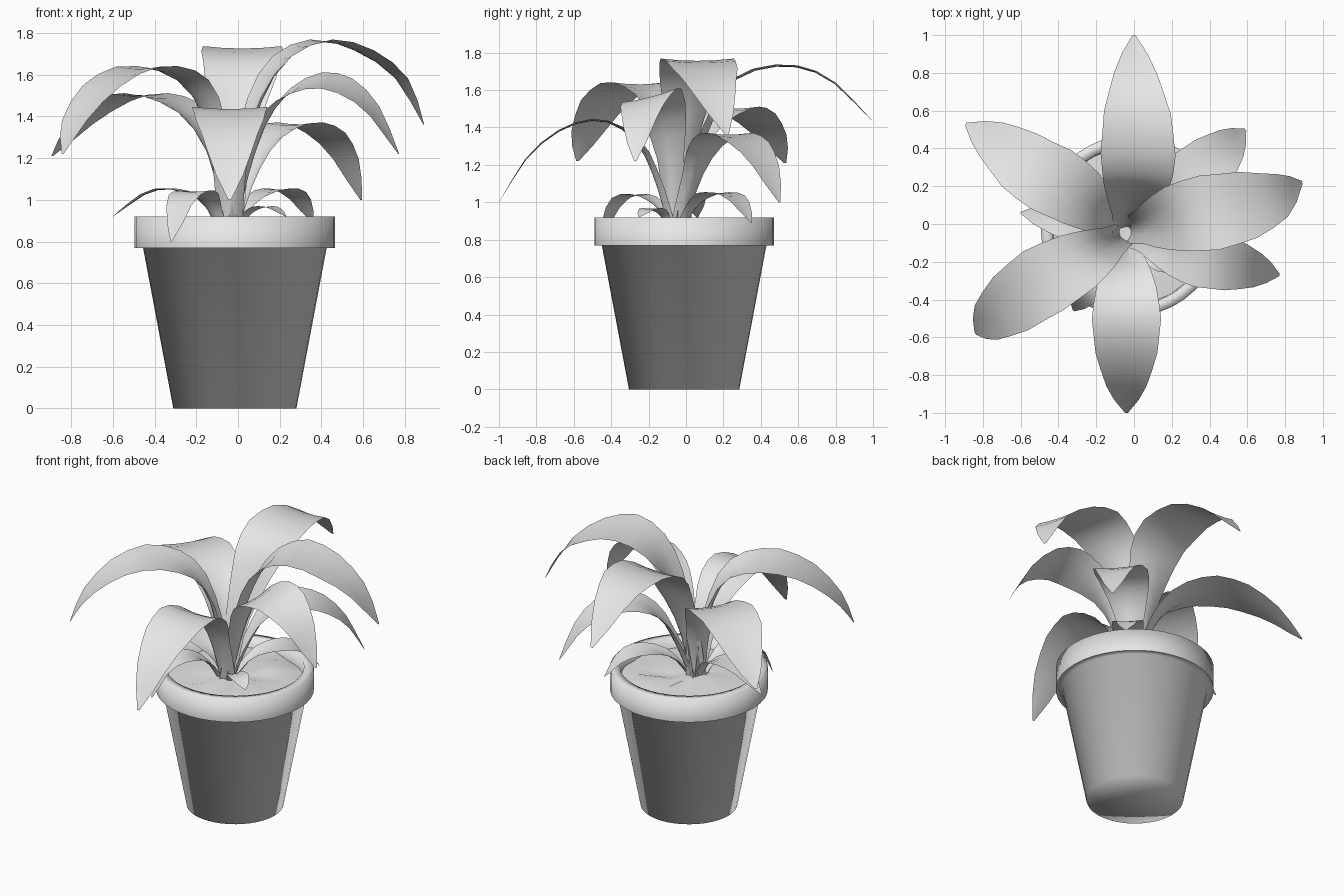
import bpy, bmesh, math, random
from mathutils import Vector

if "Cube" in bpy.data.objects:
    bpy.data.objects.remove(bpy.data.objects["Cube"])

random.seed(4)
CX, CY = -0.015, -0.01      # pot axis

grey = bpy.data.materials.new("plain_grey")
grey.diffuse_color = (0.8, 0.8, 0.8, 1)
grey.use_nodes = True
grey.node_tree.nodes["Principled BSDF"].inputs["Base Color"].default_value = grey.diffuse_color


def finish(name, bm):
    me = bpy.data.meshes.new(name)
    for f in bm.faces:
        f.smooth = True
    bm.to_mesh(me)
    bm.free()
    me.materials.append(grey)
    ob = bpy.data.objects.new(name, me)
    bpy.context.collection.objects.link(ob)
    return ob


def lathe(name, profile, sides=40, bump=0.0):
    """Spin (radius, z) points round the pot axis; radius 0 makes a pole."""
    bm = bmesh.new()
    rings = []
    for r, z in profile:
        if r == 0:
            rings.append([bm.verts.new((CX, CY, z))] * sides)
        else:
            rings.append([bm.verts.new((CX + r * math.cos(2 * math.pi * i / sides),
                                        CY + r * math.sin(2 * math.pi * i / sides),
                                        z + random.uniform(-bump, bump)))
                          for i in range(sides)])
    for a, b in zip(rings, rings[1:]):
        for i in range(sides):
            j = (i + 1) % sides
            quad = list(dict.fromkeys((a[i], a[j], b[j], b[i])))
            bm.faces.new(quad)
    return finish(name, bm)


def catmull(pts, t):
    """Point on a smooth curve through pts, t from 0 to 1."""
    n = len(pts) - 1
    i = min(int(t * n), n - 1)
    u = t * n - i
    p1, p2 = pts[i], pts[i + 1]
    p0 = pts[i - 1] if i else p1 * 2 - p2
    p3 = pts[i + 2] if i + 2 <= n else p2 * 2 - p1
    return 0.5 * (2 * p1 + (p2 - p0) * u + (2 * p0 - 5 * p1 + 4 * p2 - p3) * u * u
                  + (3 * p1 - p0 - 3 * p2 + p3) * u ** 3)


SHAPE = [(0, .32), (.2, .42), (.42, .85), (.56, 1), (.72, .88), (.88, .52), (.96, .24), (1, .04)]


def width_at(t):
    for (a, wa), (b, wb) in zip(SHAPE, SHAPE[1:]):
        if t <= b:
            return wa + (wb - wa) * (t - a) / (b - a)
    return SHAPE[-1][1]


def leaf(name, path, width, tilt=0.0, steps=14):
    """Thin arching blade: channelled near the stem, flatter further out."""
    pts = [Vector(p) for p in path]
    head = pts[-1] - pts[0]
    side = Vector((-head.y, head.x, 0)).normalized()
    bm = bmesh.new()
    rows = []
    for k in range(steps + 1):
        t = k / steps
        p = catmull(pts, t)
        tan = (catmull(pts, min(t + .01, 1)) - catmull(pts, max(t - .01, 0))).normalized()
        s = (side + Vector((0, 0, tilt * min(1, 2 * t)))).normalized()
        nrm = tan.cross(s).normalized()
        half = width * width_at(t) / 2
        cup = max(0.06, 0.7 * (1 - 2 * t))
        rows.append([bm.verts.new(p + s * half * v + nrm * half * cup * (v * v - .3))
                     for v in (1, .5, 0, -.5, -1)])
    for a, b in zip(rows, rows[1:]):
        for i in range(4):
            bm.faces.new((a[i], a[i + 1], b[i + 1], b[i]))
    return finish(name, bm)


# Pot body with base and the underside of the rim
lathe("pot_body", [(0, 0), (.295, 0), (.44, .77), (.48, .77)])
# Rim band
lathe("pot_rim", [(.48, .77), (.48, .92), (.42, .92), (.415, .82)])
# Lumpy soil
lathe("soil", [(.418, .85), (.33, .86), (.22, .865), (.11, .865), (0, .87)], 24, .012)

# Large leaves
leaf("back_leaf", [(-.04, -.03, .85), (-.03, .03, 1.15), (0, .14, 1.45), (.02, .27, 1.66),
                   (.02, .52, 1.73), (.01, .76, 1.66), (0, 1, 1.43)], .40)
leaf("front_leaf", [(-.04, -.08, .85), (-.04, -.15, 1.1), (-.04, -.25, 1.31), (-.04, -.42, 1.43),
                    (-.04, -.62, 1.41), (-.04, -.83, 1.26), (-.04, -1, 1.0)], .37)
leaf("right_leaf", [(-.03, -.03, .85), (.02, -.02, 1.2), (.1, 0, 1.48), (.22, .03, 1.68),
                    (.4, .06, 1.76), (.6, .1, 1.71), (.78, .15, 1.58), (.89, .22, 1.36)], .41)
leaf("front_left_leaf", [(-.06, -.06, .85), (-.09, -.08, 1.2), (-.17, -.13, 1.48), (-.3, -.2, 1.61),
                         (-.48, -.3, 1.63), (-.65, -.42, 1.54), (-.78, -.52, 1.38), (-.84, -.58, 1.22)], .38)
leaf("back_left_leaf", [(-.06, -.03, .85), (-.1, 0, 1.15), (-.2, .08, 1.38), (-.36, .19, 1.49),
                        (-.55, .3, 1.49), (-.73, .43, 1.38), (-.89, .53, 1.21)], .38)
leaf("back_right_leaf", [(-.02, -.03, .85), (.05, .03, 1.08), (.13, .1, 1.27), (.24, .19, 1.36),
                         (.38, .3, 1.34), (.5, .41, 1.22), (.59, .5, 1.0)], .33)
leaf("front_right_leaf", [(-.02, -.07, .85), (.05, -.08, 1.15), (.15, -.11, 1.41), (.29, -.16, 1.54),
                          (.46, -.2, 1.56), (.63, -.24, 1.45), (.77, -.27, 1.22)], .33, .25)

# Small leaves at the base
leaf("small_left_leaf", [(-.07, -.04, .85), (-.14, -.03, .97), (-.26, 0, 1.04),
                         (-.42, .03, 1.04), (-.6, .06, .92)], .21, steps=10)
leaf("small_front_left_leaf", [(-.08, -.08, .85), (-.13, -.14, .97), (-.19, -.25, 1.04),
                               (-.27, -.37, 1.0), (-.32, -.46, .8)], .20, steps=10)
leaf("small_back_right_leaf", [(-.01, -.03, .85), (.07, .05, .99), (.18, .16, 1.05),
                               (.28, .27, 1.02), (.36, .35, .89)], .20, steps=10)
leaf("small_front_right_leaf", [(0, -.09, .85), (.05, -.12, .93), (.11, -.17, .965),
                                (.17, -.21, .96), (.23, -.25, .92)], .13, steps=10)
